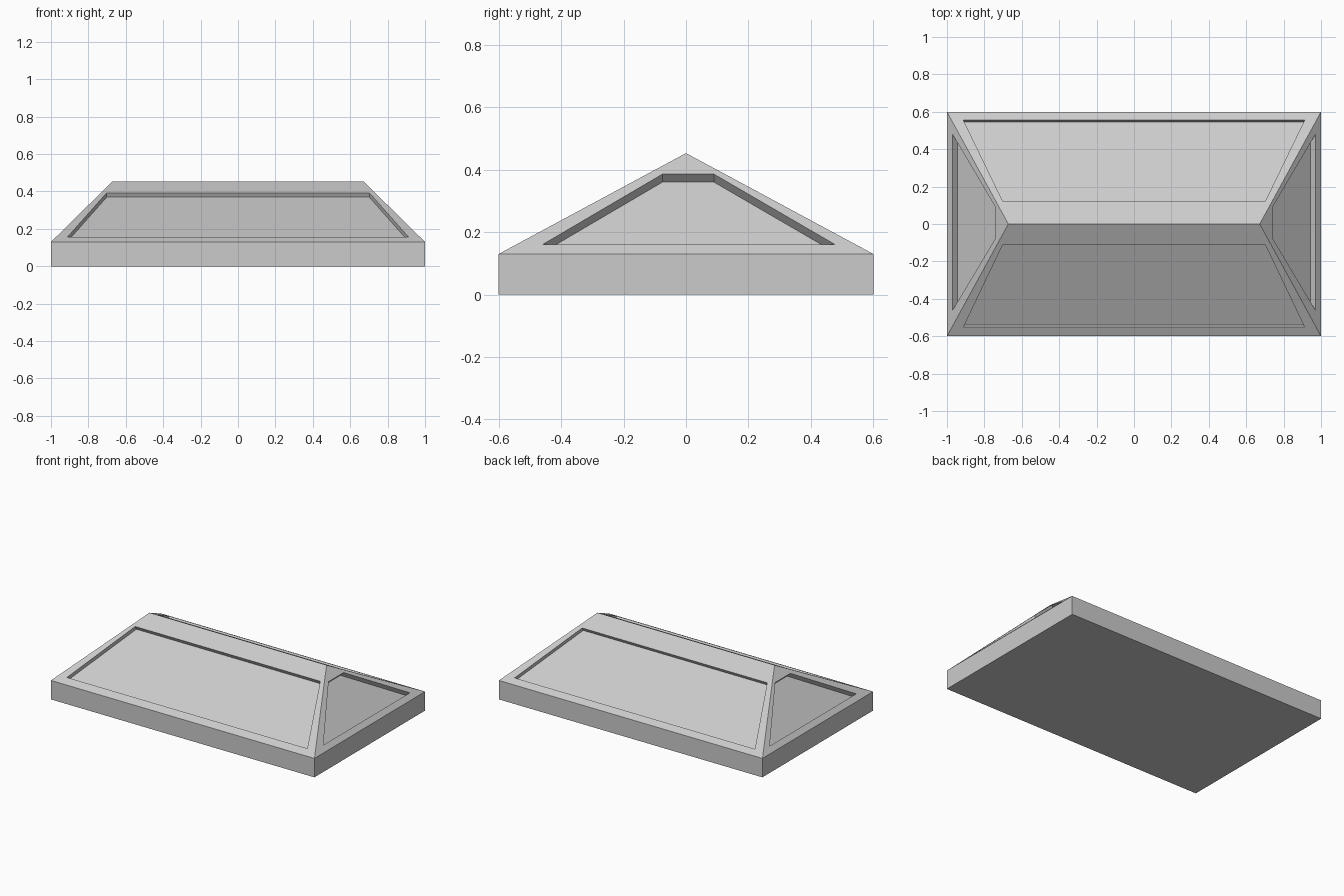
import bpy, bmesh
from mathutils import Vector

if "Cube" in bpy.data.objects:
    bpy.data.objects.remove(bpy.data.objects["Cube"])

HX, HY, EAVE, TOP, RIDGE = 1.0, 0.6, 0.13, 0.453, 0.672
RISE = TOP - EAVE

bm = bmesh.new()


def on_long(side, x, z):
    # point on the front (-1) or back (+1) slope
    return Vector((x, side * HY * (1 - (z - EAVE) / RISE), z))


def on_hip(side, y, z):
    # point on the left (-1) or right (+1) slope
    return Vector((side * (HX - (z - EAVE) / RISE * (HX - RIDGE)), y, z))


def face(points):
    # face that ignores repeated corners
    unique = []
    for p in points:
        if all((p - q).length > 1e-5 for q in unique):
            unique.append(p)
    bm.faces.new([bm.verts.new(p) for p in unique])


def recessed_slope(outer, rim, normal, depth):
    # border, recess walls and sunken floor of one roof slope
    floor = [p - normal.normalized() * depth for p in rim]
    for a, b in ((outer, rim), (rim, floor)):
        for i in range(4):
            j = (i + 1) % 4
            face([a[i], a[j], b[j], b[i]])
    face(floor)


# Long front and back slopes
for s, z0, z1, depth in ((-1, 0.156, 0.393, 0.027), (1, 0.154, 0.387, 0.024)):
    outer = [Vector((-HX, s * HY, EAVE)), Vector((HX, s * HY, EAVE)),
             Vector((RIDGE, 0, TOP)), Vector((-RIDGE, 0, TOP))]
    rim = [on_long(s, x, z) for x, z in
           ((-0.912, z0), (0.912, z0), (0.702, z1), (-0.702, z1))]
    recessed_slope(outer, rim, Vector((0, s * RISE, HY)), depth)

# Triangular end slopes
for s in (-1, 1):
    apex = Vector((s * RIDGE, 0, TOP))
    outer = [Vector((s * HX, -HY, EAVE)), Vector((s * HX, HY, EAVE)), apex, apex]
    rim = [on_hip(s, y, z) for y, z in
           ((-0.46, 0.16), (0.478, 0.16), (0.089, 0.386), (-0.075, 0.386))]
    recessed_slope(outer, rim, Vector((s * RISE, 0, HX - RIDGE)), 0.036)

# Base walls and underside
base = [Vector((x * HX, y * HY, 0)) for x, y in ((-1, -1), (1, -1), (1, 1), (-1, 1))]
up = Vector((0, 0, EAVE))
for i in range(4):
    a, b = base[i], base[(i + 1) % 4]
    face([a, b, b + up, a + up])
face(base)

bmesh.ops.remove_doubles(bm, verts=bm.verts[:], dist=1e-5)
bmesh.ops.recalc_face_normals(bm, faces=bm.faces[:])
mesh = bpy.data.meshes.new("hip_roof")
bm.to_mesh(mesh)
bm.free()
bpy.context.collection.objects.link(bpy.data.objects.new("hip_roof", mesh))
